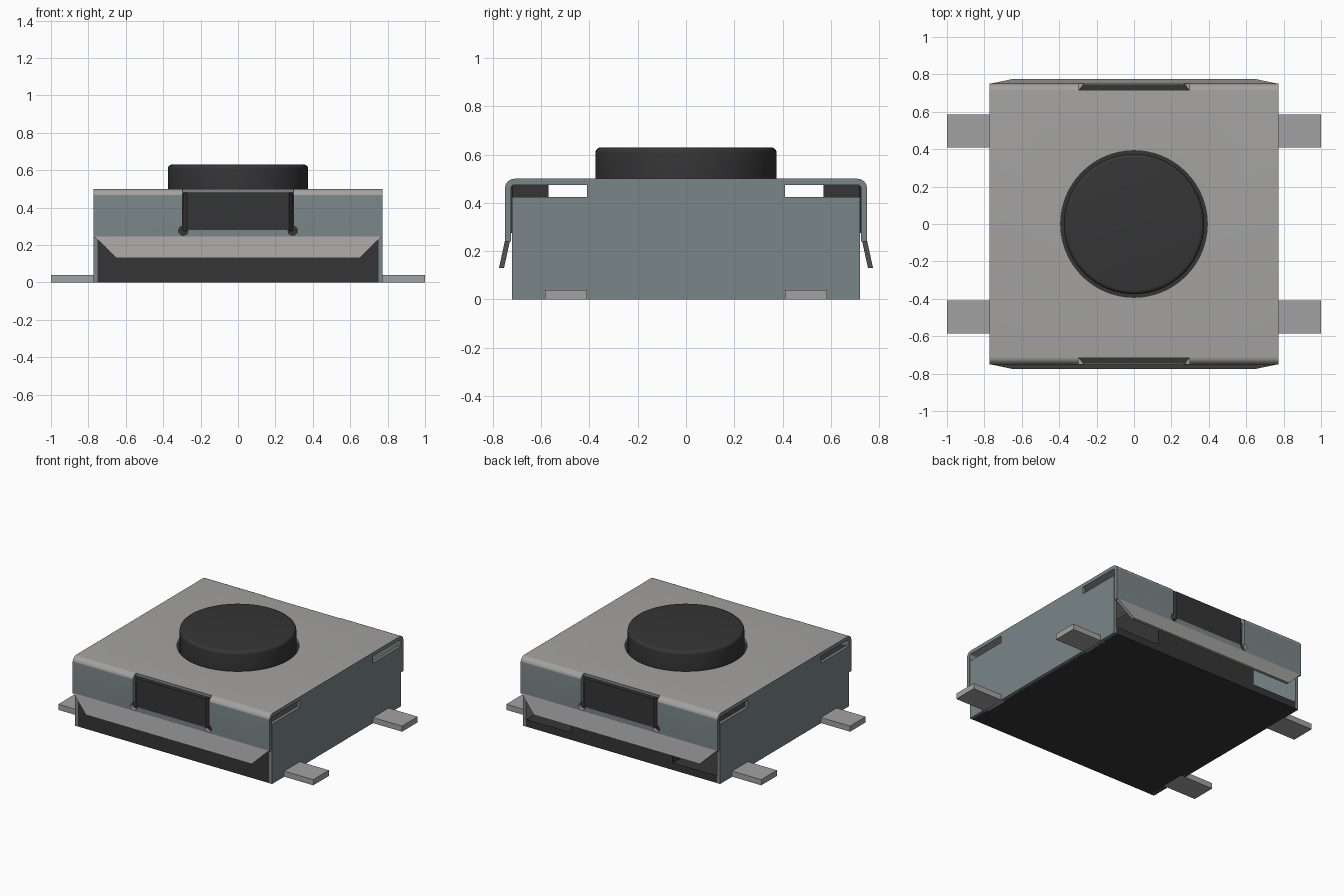
import bpy, bmesh, math
from mathutils import Matrix

old = bpy.data.objects.get("Cube")
if old:
    bpy.data.objects.remove(old)


def material(name, rgb):
    m = bpy.data.materials.new(name)
    m.use_nodes = True
    m.diffuse_color = (*rgb, 1)
    m.node_tree.nodes["Principled BSDF"].inputs["Base Color"].default_value = (*rgb, 1)
    return m


grey = material("light grey metal", (0.37, 0.365, 0.36))
steel = material("blue grey steel", (0.195, 0.235, 0.245))
black = material("black plastic", (0.036, 0.036, 0.036))


def finish(name, bm, *mats):
    bmesh.ops.recalc_face_normals(bm, faces=bm.faces)
    mesh = bpy.data.meshes.new(name)
    bm.to_mesh(mesh)
    bm.free()
    ob = bpy.data.objects.new(name, mesh)
    bpy.context.collection.objects.link(ob)
    for m in mats:
        mesh.materials.append(m)
    return ob


def activate(ob):
    bpy.ops.object.select_all(action='DESELECT')
    ob.select_set(True)
    bpy.context.view_layer.objects.active = ob


def loft(name, ring_a, ring_b, *mats):
    """Solid between two matching closed rings of points."""
    bm = bmesh.new()
    a = [bm.verts.new(p) for p in ring_a]
    b = [bm.verts.new(p) for p in ring_b]
    bm.faces.new(a)
    bm.faces.new(b)
    for i in range(len(a)):
        j = (i + 1) % len(a)
        bm.faces.new((a[i], a[j], b[j], b[i]))
    return finish(name, bm, *mats)


def prism(name, yz, x0, x1, *mats):
    return loft(name, [(x0, y, z) for y, z in yz], [(x1, y, z) for y, z in yz], *mats)


def box(name, x0, x1, y0, y1, z0, z1, *mats):
    return prism(name, [(y0, z0), (y1, z0), (y1, z1), (y0, z1)], x0, x1, *mats)


def cylinder(name, r, z0, z1, axis='Z', *mats):
    bm = bmesh.new()
    bmesh.ops.create_cone(bm, cap_ends=True, segments=96, radius1=r, radius2=r, depth=z1 - z0)
    bmesh.ops.translate(bm, verts=bm.verts, vec=(0, 0, (z0 + z1) / 2))
    if axis == 'Y':
        bmesh.ops.rotate(bm, verts=bm.verts, matrix=Matrix.Rotation(math.pi / 2, 3, 'X'))
    return finish(name, bm, *mats)


def cut(ob, cutter):
    mod = ob.modifiers.new("cut", 'BOOLEAN')
    mod.operation, mod.solver, mod.object = 'DIFFERENCE', 'EXACT', cutter
    activate(ob)
    bpy.ops.object.modifier_apply(modifier=mod.name)
    bpy.data.objects.remove(cutter)


# Plastic base with two open pockets at the back corners
base = box("base", -0.769, 0.769, -0.72, 0.72, 0, 0.42, black)
for s in (-1, 1):
    cut(base, box("pocket_cutter", s * 0.4, s * 0.9, 0.28, 0.9, 0.05, 0.6, black))

# Sheet metal cover: bent strip along y with rounded shoulders
def shoulder(r, y, z):
    return [(y - r + r * math.cos(t), z - r + r * math.sin(t))
            for t in [math.pi / 2 * i / 8 for i in range(9)]]


outer = [(0.75, 0.24)] + shoulder(0.04, 0.75, 0.5)
inner = [(0.725, 0.24)] + shoulder(0.015, 0.725, 0.475)
mirror = lambda pts: [(-y, z) for y, z in reversed(pts)]
cover = prism("cover", outer + mirror(outer) + [(-y, z) for y, z in inner] + inner[::-1],
              -0.772, 0.772, grey, steel)
cut(cover, cylinder("button_hole_cutter", 0.392, 0.3, 0.7, 'Z', grey))
for s in (-1, 1):
    cut(cover, box("window_cutter", -0.298, 0.298, s * 0.717, s * 0.9, 0.28, 0.7, grey))
    for x in (-0.292, 0.292):
        relief = cylinder("relief_cutter", 0.025, 0.6, 0.9, 'Y', grey)
        relief.data.transform(Matrix.Translation((x, 0 if s < 0 else 1.5, 0.277)))
        cut(cover, relief)

# Flat upright faces of the cover are steel, bends and top are grey
for p in cover.data.polygons:
    upright = max(abs(p.normal.x), abs(p.normal.y)) > 0.995
    p.material_index = int(upright and p.center.xy.length > 0.5)
activate(cover)
bpy.ops.object.shade_smooth_by_angle(angle=math.radians(30))

for s, side in ((-1, "front"), (1, "back")):
    # Tapered flare along the lower edge of the cover
    top, low = 0.772, 0.65
    ring = lambda d: [(-top, s * (0.728 + d), 0.25), (top, s * (0.728 + d), 0.25),
                      (low, s * (0.754 + d), 0.13), (-low, s * (0.754 + d), 0.13)]
    loft(side + "_flare", ring(0), ring(0.021), grey)

    # Plastic catch showing through the window
    box(side + "_catch_block", -0.29, 0.29, s * 0.57, s * 0.722, 0.3, 0.474, black)
    face = lambda x, y: [(-x, y, 0.275), (x, y, 0.275), (x, y, 0.48), (-x, y, 0.48)]
    loft(side + "_catch", face(0.295, s * 0.718), face(0.272, s * 0.746), black)

for s, side in ((-1, "right"), (1, "left")):
    # Side plate, notched at the upper corners to leave the slots
    half = [(0.721, 0), (0.721, 0.425), (0.41, 0.425), (0.41, 0.476)]
    prism(side + "_side_plate", half + mirror(half), s * 0.75, s * 0.772, steel)
    # Flat solder leads
    for t, end in ((-1, "front"), (1, "back")):
        box(f"{side}_{end}_lead", s * 0.74, s, t * 0.41, t * 0.585, 0, 0.04, grey)

# Round button with softened top rim
button = cylinder("button", 0.375, 0.41, 0.63, 'Z', black)
bev = button.modifiers.new("rim", 'BEVEL')
bev.width, bev.segments, bev.limit_method = 0.022, 5, 'ANGLE'
bev.angle_limit = math.radians(50)
activate(button)
bpy.ops.object.modifier_apply(modifier=bev.name)
bpy.ops.object.shade_smooth_by_angle(angle=math.radians(40))
